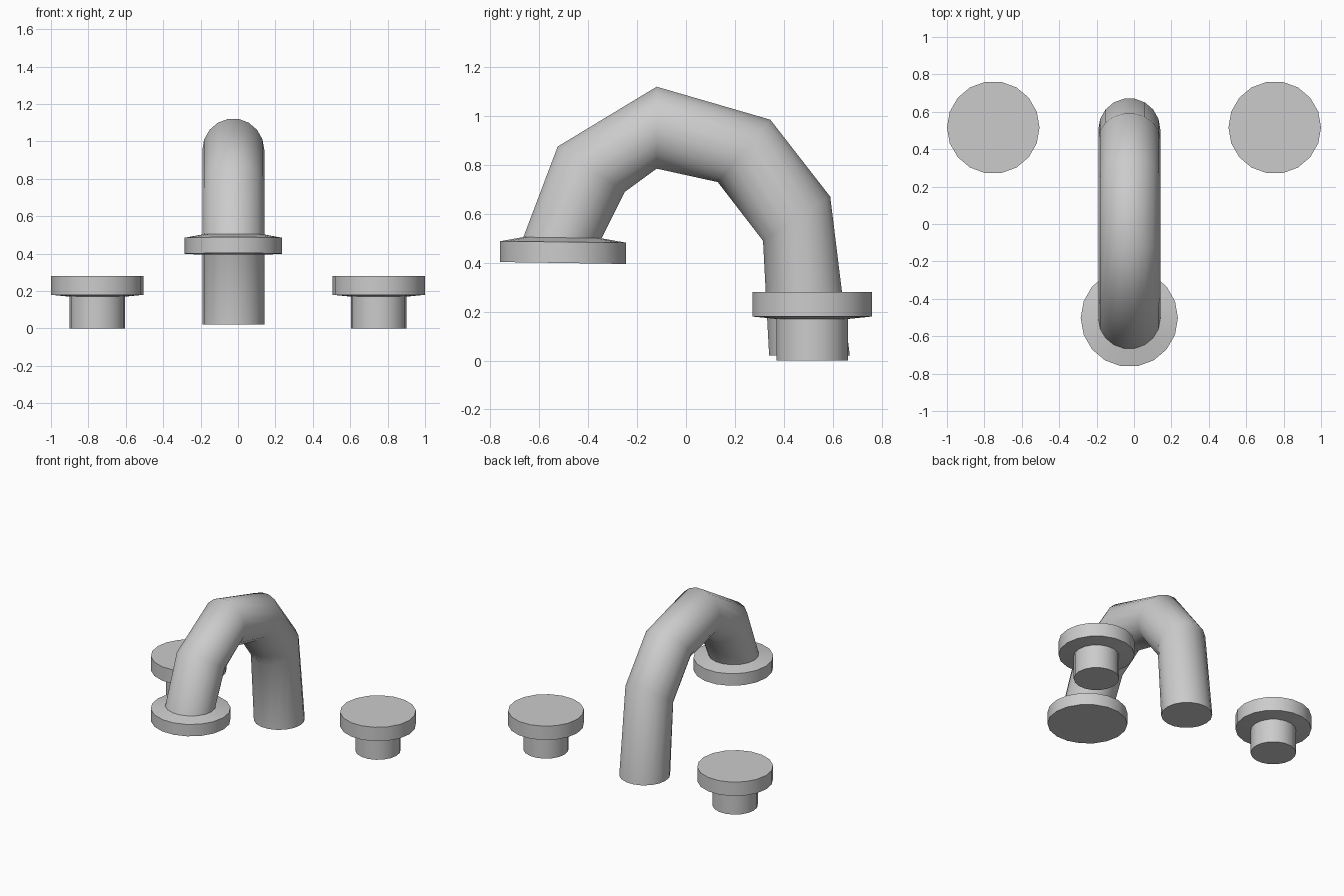
import bpy, bmesh, math

if "Cube" in bpy.data.objects:
    bpy.data.objects.remove(bpy.data.objects["Cube"])

SIDES = 18


def loft(name, rings):
    """Closed skin through rings; each ring is (centre, half-axis a, half-axis b)."""
    bm = bmesh.new()
    loops = []
    for (cx, cy, cz), rx, (by, bz) in rings:
        loop = []
        for i in range(SIDES):
            t = 2 * math.pi * i / SIDES
            loop.append(bm.verts.new((cx + rx * math.cos(t),
                                      cy + by * math.sin(t),
                                      cz + bz * math.sin(t))))
        loops.append(loop)
    for lo, hi in zip(loops, loops[1:]):
        for i in range(SIDES):
            j = (i + 1) % SIDES
            bm.faces.new((lo[i], lo[j], hi[j], hi[i]))
    bm.faces.new(loops[0])
    bm.faces.new(loops[-1])
    bmesh.ops.recalc_face_normals(bm, faces=bm.faces)
    mesh = bpy.data.meshes.new(name)
    bm.to_mesh(mesh)
    bm.free()
    obj = bpy.data.objects.new(name, mesh)
    bpy.context.collection.objects.link(obj)
    bpy.ops.object.select_all(action='DESELECT')
    obj.select_set(True)
    bpy.context.view_layer.objects.active = obj
    bpy.ops.object.shade_smooth_by_angle(angle=math.radians(50))
    return obj


# Tap handles: narrow stem under a wide disc, one on each side
for side, x in (("left", -0.7525), ("right", 0.7525)):
    profile = [(0.148, 0.0), (0.148, 0.17), (0.2475, 0.18), (0.2475, 0.28)]
    loft(side + "_handle", [((x, 0.516, z), r, (r, 0)) for r, z in profile])

# Arched spout: inner and outer (y, z) of each section, half width in x
sections = [
    ((0.34, 0.02), (0.67, 0.02), 0.166),
    ((0.315, 0.49), (0.59, 0.67), 0.166),
    ((0.13, 0.73), (0.345, 0.985), 0.166),
    ((-0.12, 0.785), (-0.12, 1.12), 0.166),
    ((-0.25, 0.69), (-0.525, 0.875), 0.166),
    ((-0.345, 0.50), (-0.665, 0.505), 0.166),
    # flange at the outlet
    ((-0.245, 0.482), (-0.76, 0.488), 0.26),
    ((-0.245, 0.395), (-0.76, 0.403), 0.26),
]
flat = math.cos(math.pi / SIDES)
rings = []
for (yi, zi), (yo, zo), rx in sections:
    centre = (-0.025, (yi + yo) / 2, (zi + zo) / 2)
    rings.append((centre, rx, ((yo - yi) / 2 / flat, (zo - zi) / 2 / flat)))
loft("spout", rings)
